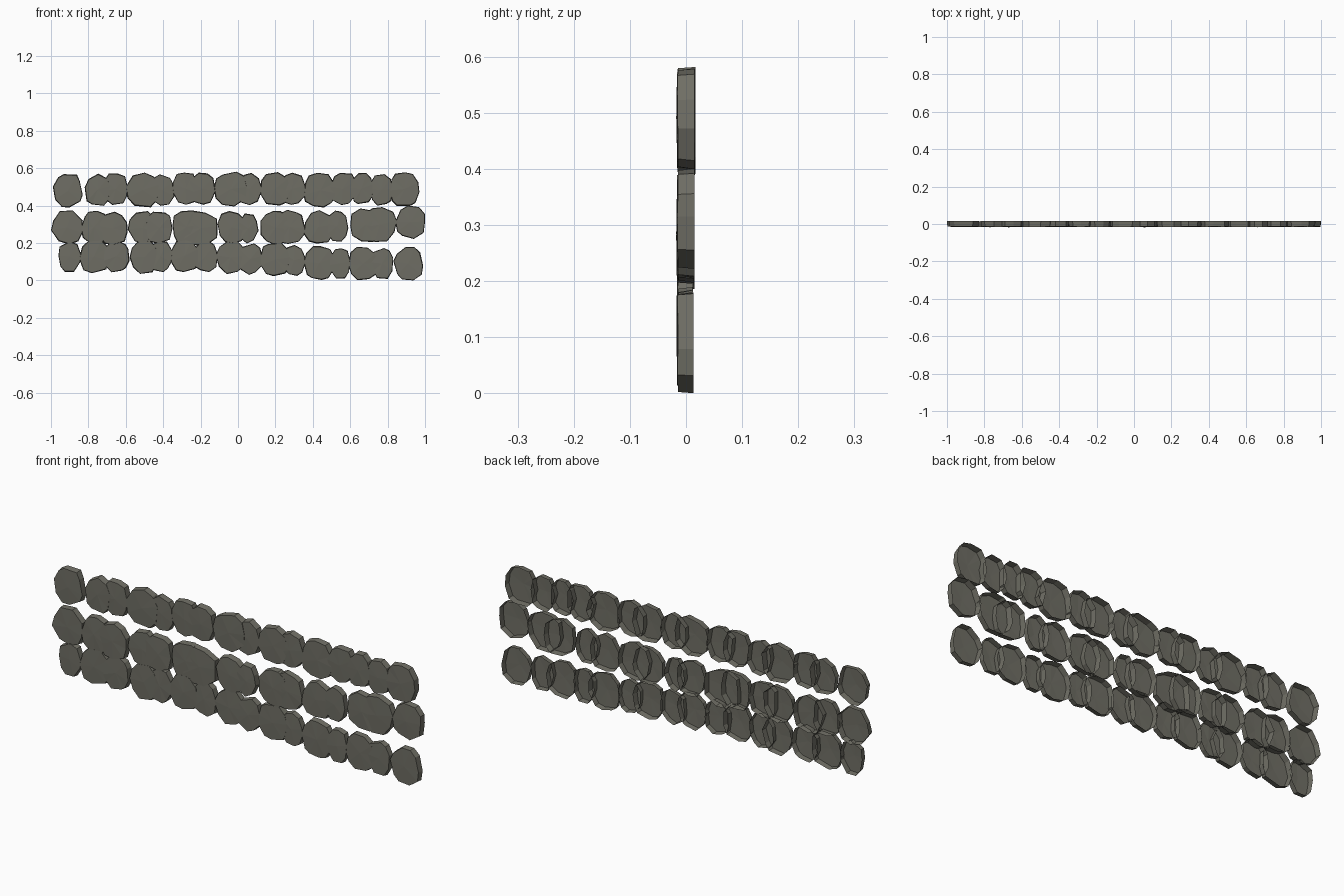
import bpy, bmesh, math, random

if "Cube" in bpy.data.objects:
    bpy.data.objects.remove(bpy.data.objects["Cube"])

random.seed(7)

stone_mat = bpy.data.materials.new("grey_stone")
stone_mat.diffuse_color = (0.158, 0.155, 0.128, 1)
stone_mat.use_nodes = True
stone_mat.node_tree.nodes["Principled BSDF"].inputs["Base Color"].default_value = stone_mat.diffuse_color

# Left and right edge of every stone, in hundredths, row by row
TOP = [(-99, -83), (-82, -68), (-72, -59), (-60, -42), (-47, -34), (-35, -21),
       (-26, -12), (-13, 5), (-1, 13), (12, 28), (22, 36), (35, 53),
       (49, 63), (60, 72), (70, 83), (81, 97)]
MID = [(-100, -83), (-84, -70), (-75, -59), (-59, -43), (-49, -35), (-35, -20),
       (-29, -11), (-11, 4), (0, 11), (12, 28), (19, 36), (35, 51),
       (47, 59), (60, 76), (67, 85), (84, 100)]
LOW = [(-96, -84), (-85, -69), (-72, -58), (-58, -42), (-48, -35), (-36, -21),
       (-24, -11), (-12, 4), (0, 13), (12, 28), (24, 36), (35, 52),
       (49, 60), (59, 75), (71, 83), (83, 99)]


def ramp(x, x0, x1, a, b):
    t = min(1, max(0, (x - x0) / (x1 - x0)))
    return a + (b - a) * t


def outline(sides):
    """Irregular rounded polygon filling the square -1..1."""
    phase = random.uniform(0, math.tau)
    pts = []
    for i in range(sides):
        a = phase + (i + random.uniform(-0.22, 0.22)) * math.tau / sides
        r = random.uniform(0.93, 1.07)
        c, s = math.cos(a), math.sin(a)
        pts.append((r * math.copysign(abs(c) ** 0.85, c),
                    r * math.copysign(abs(s) ** 0.85, s)))
    lo = [min(p[k] for p in pts) for k in (0, 1)]
    hi = [max(p[k] for p in pts) for k in (0, 1)]
    return [tuple(2 * (p[k] - lo[k]) / (hi[k] - lo[k]) - 1 for k in (0, 1)) for p in pts]


def stone(bm, x0, x1, zc, back):
    """Flat stone: domed fan front, tapering rim, open back."""
    xc, rx = (x0 + x1) / 2, (x1 - x0) / 2
    rz = (0.165 + (x1 - x0 - 0.12) * 0.35) / 2
    zc += random.uniform(-0.005, 0.005)
    front = -0.0145 + random.uniform(-0.001, 0.001)
    back -= random.uniform(0, 0.002)
    pts = outline(random.choice((9, 10, 11)))
    rim = [bm.verts.new((xc + rx * u, back, zc + rz * v)) for u, v in pts]
    face = []
    for u, v in pts:
        k = random.uniform(0.94, 0.98)
        face.append(bm.verts.new((xc + rx * u * k, front + random.uniform(-0.001, 0.001),
                                  zc + rz * v * k)))
    mid = bm.verts.new((xc, front - 0.002, zc))
    n = len(pts)
    for i in range(n):
        j = (i + 1) % n
        bm.faces.new((mid, face[i], face[j]))
        bm.faces.new((face[i], rim[i], rim[j], face[j]))


# Rows: name, stones, centre height as a function of x, depth of the rear edge
ROWS = [
    ("bottom_stone_row", LOW, lambda x: ramp(x, -0.2, 0.5, 0.144, 0.107), 0.013),
    ("middle_stone_row", MID, lambda x: ramp(x, 0.2, 0.9, 0.297, 0.321), 0.015),
    ("top_stone_row", TOP, lambda x: ramp(x, -0.95, -0.7, 0.488, 0.502), 0.017),
]

rows = []
for name, spans, height, back in ROWS:
    bm = bmesh.new()
    for a, b in spans:
        x0, x1 = a / 100, b / 100
        stone(bm, x0, x1, height((x0 + x1) / 2), back)
    me = bpy.data.meshes.new(name)
    bm.to_mesh(me)
    bm.free()
    me.materials.append(stone_mat)
    ob = bpy.data.objects.new(name, me)
    bpy.context.collection.objects.link(ob)
    rows.append(ob)

# Rest the lowest stone on the ground
low = min(v.co.z for ob in rows for v in ob.data.vertices)
for ob in rows:
    for v in ob.data.vertices:
        v.co.z -= low
